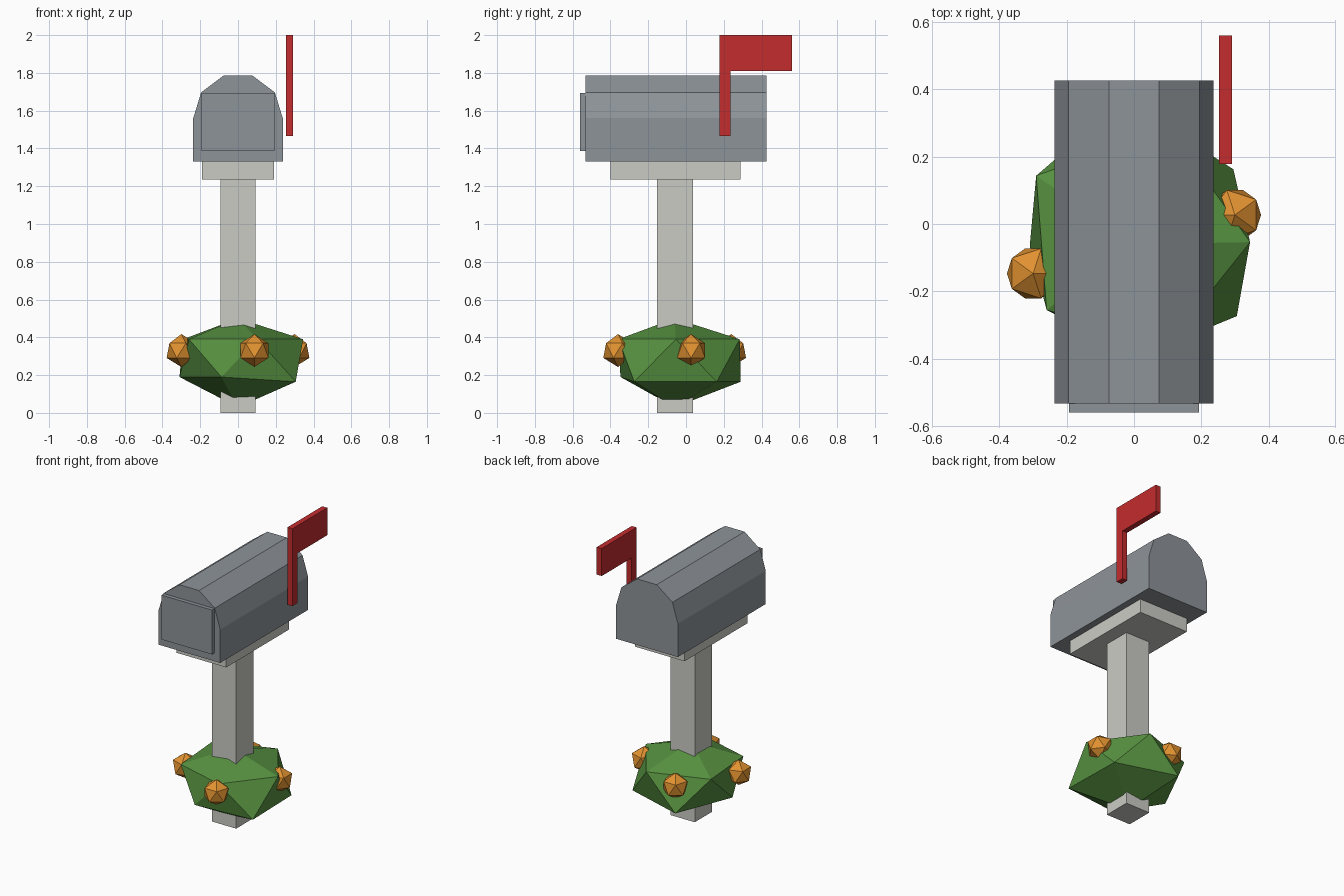
import bpy, bmesh
from math import sin, cos, radians
from mathutils import Matrix

if "Cube" in bpy.data.objects:
    bpy.data.objects.remove(bpy.data.objects["Cube"], do_unlink=True)


def material(name, rgb):
    m = bpy.data.materials.new(name)
    m.use_nodes = True
    color = (*rgb, 1)
    m.diffuse_color = color
    m.node_tree.nodes["Principled BSDF"].inputs["Base Color"].default_value = color
    return m


steel = material("grey steel", (0.27, 0.295, 0.32))
stone = material("pale post", (0.60, 0.60, 0.56))
red = material("flag red", (0.55, 0.025, 0.027))
green = material("leaf green", (0.095, 0.285, 0.052))
orange = material("flower orange", (0.76, 0.29, 0.03))


def finish(name, bm, mat):
    bmesh.ops.recalc_face_normals(bm, faces=bm.faces)
    mesh = bpy.data.meshes.new(name)
    bm.to_mesh(mesh)
    bm.free()
    mesh.materials.append(mat)
    obj = bpy.data.objects.new(name, mesh)
    bpy.context.collection.objects.link(obj)
    return obj


def prism(name, points, offset, mat):
    """Extrude a closed polygon along an offset."""
    bm = bmesh.new()
    face = bm.faces.new([bm.verts.new(p) for p in points])
    ext = bmesh.ops.extrude_face_region(bm, geom=[face])["geom"]
    verts = [g for g in ext if isinstance(g, bmesh.types.BMVert)]
    bmesh.ops.translate(bm, verts=verts, vec=offset)
    return finish(name, bm, mat)


def box(name, half_x, y0, y1, z0, z1, mat):
    pts = [(-half_x, y0, z0), (half_x, y0, z0), (half_x, y0, z1), (-half_x, y0, z1)]
    return prism(name, pts, (0, y1 - y0, 0), mat)


# Post and bracket
POST_Y = -0.06
box("post", 0.093, -0.153, 0.037, 0, 1.235, stone)
box("bracket", 0.19, -0.40, 0.288, 1.235, 1.33, stone)

# Mailbox body with a faceted arched roof, and its raised door
half = [(0.237, 1.33), (0.237, 1.56), (0.195, 1.697), (0.075, 1.787)]
outline = half + [(-x, z) for x, z in reversed(half)]
prism("mailbox_body", [(x, -0.533, z) for x, z in outline], (0, 0.96, 0), steel)
box("mailbox_door", 0.193, -0.56, -0.533, 1.387, 1.694, steel)

# Signal flag
flag = [(0.178, 1.465), (0.235, 1.465), (0.235, 1.81),
        (0.56, 1.81), (0.56, 2.0), (0.178, 2.0)]
prism("signal_flag", [(0.253, y, z) for y, z in flag], (0.038, 0, 0), red)

# Bush: uneven twenty-sided lump, two staggered rings between two tips
bm = bmesh.new()


def ring(radii, heights, start):
    verts = []
    for i, (r, z) in enumerate(zip(radii, heights)):
        a = radians(start + 72 * i)
        verts.append(bm.verts.new((r * cos(a), POST_Y + r * sin(a), z)))
    return verts


lower = ring([0.30, 0.373, 0.37, 0.37, 0.31], [0.19, 0.165, 0.165, 0.165, 0.19], -107)
upper = ring([0.315, 0.345, 0.36, 0.355, 0.325], [0.39] * 5, -71)
bottom = bm.verts.new((0, POST_Y, 0.03))
top = bm.verts.new((0, POST_Y, 0.50))
for i in range(5):
    j = (i + 1) % 5
    bm.faces.new((bottom, lower[j], lower[i]))
    bm.faces.new((lower[i], lower[j], upper[i]))
    bm.faces.new((lower[j], upper[j], upper[i]))
    bm.faces.new((top, upper[i], upper[j]))
finish("bush", bm, green)

# Flowers: one on each side of the bush
for i, side in enumerate(("left", "back", "right", "front")):
    turn = Matrix.Rotation(radians(90 * i), 4, "Z")
    place = Matrix.Translation((0, POST_Y, 0.33)) @ turn @ Matrix.Translation((0.30, 0.087, 0))
    bm = bmesh.new()
    bmesh.ops.create_icosphere(bm, subdivisions=1, radius=0.087,
                               matrix=place @ Matrix.Rotation(radians(180), 4, "Z"))
    finish(f"flower_{side}", bm, orange)
